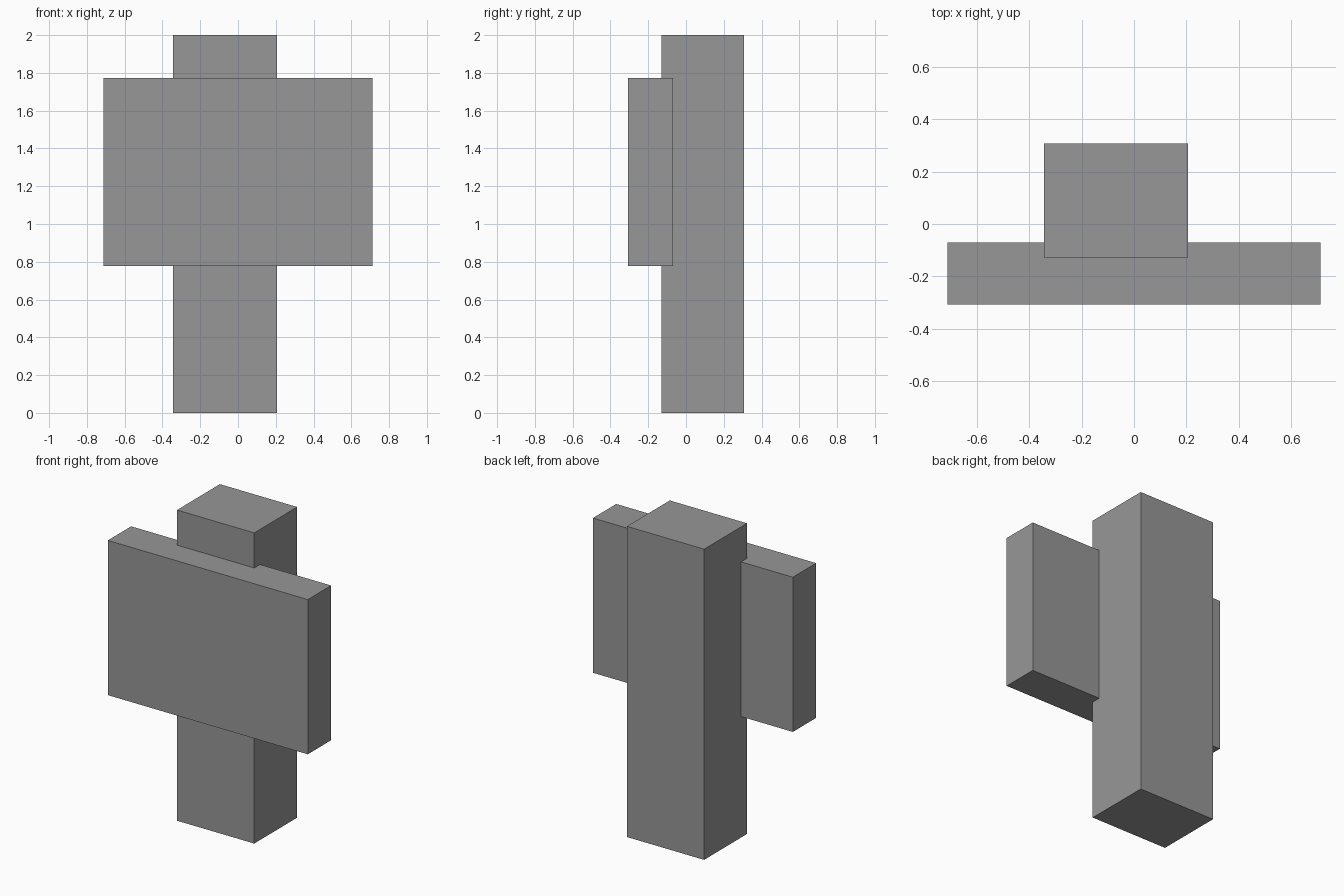
import bpy
from mathutils import Vector

default_cube = bpy.data.objects.get("Cube")
if default_cube:
    bpy.data.objects.remove(default_cube, do_unlink=True)

# Single flat grey
grey = bpy.data.materials.new("mid_grey")
grey.use_nodes = True
colour = (0.31, 0.31, 0.31, 1)
grey.diffuse_color = colour
grey.node_tree.nodes["Principled BSDF"].inputs["Base Color"].default_value = colour


def box(name, low, high):
    """Add a box spanning two opposite corners."""
    low, high = Vector(low), Vector(high)
    bpy.ops.mesh.primitive_cube_add(size=1, location=(low + high) / 2)
    obj = bpy.context.object
    obj.name = name
    obj.scale = high - low
    bpy.ops.object.transform_apply(location=False, rotation=False, scale=True)
    obj.data.materials.append(grey)
    return obj


# Upright post, set slightly off centre
box("post", (-0.344, -0.129, 0), (0.206, 0.307, 2))

# Wide board that the front of the post sinks into
box("sign_board", (-0.712, -0.307, 0.778), (0.712, -0.07, 1.774))
